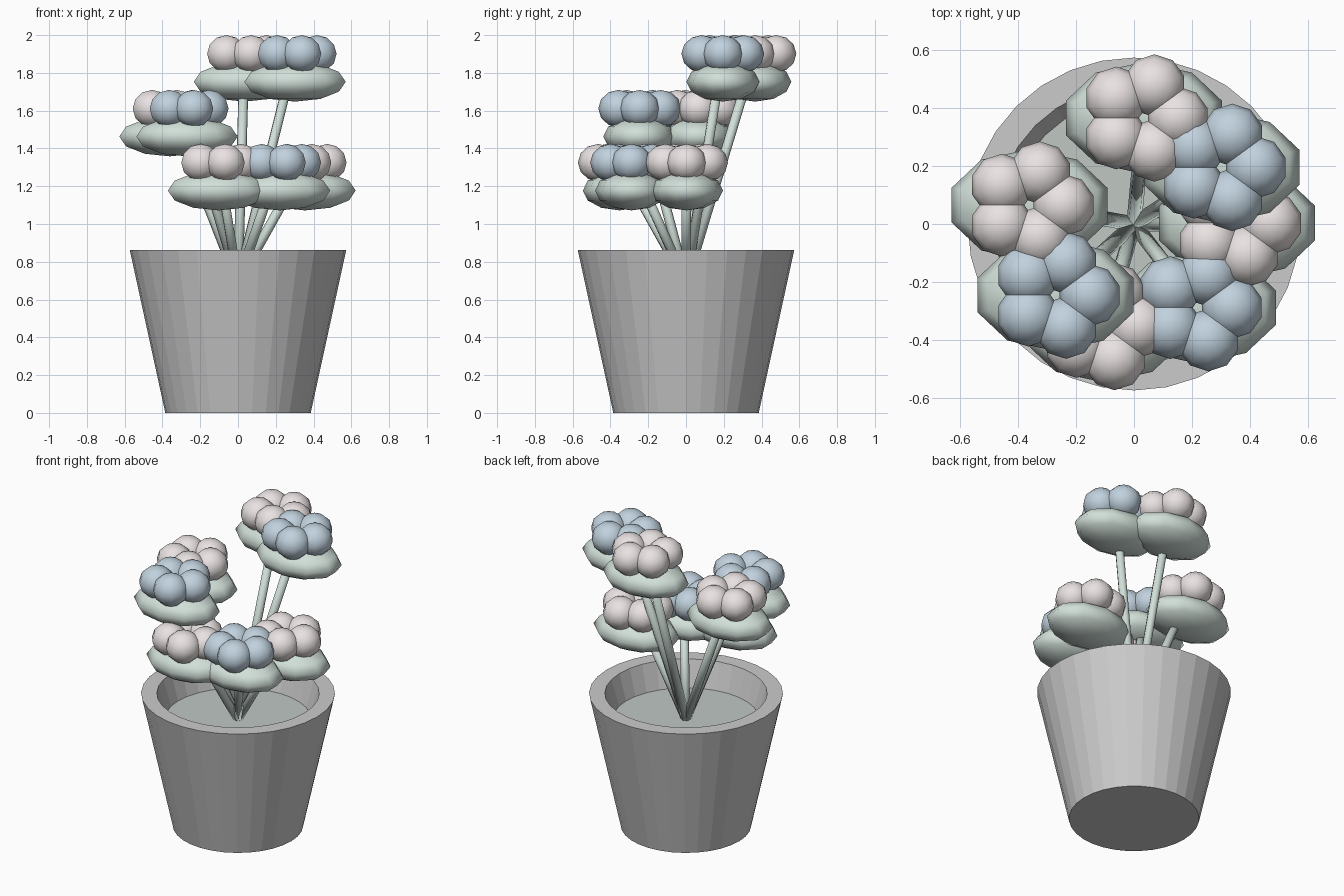
import bpy, bmesh, math
from mathutils import Vector, Matrix

if "Cube" in bpy.data.objects:
    bpy.data.objects.remove(bpy.data.objects["Cube"])


def material(name, rgb):
    m = bpy.data.materials.new(name)
    m.diffuse_color = (*rgb, 1)
    m.use_nodes = True
    m.node_tree.nodes["Principled BSDF"].inputs["Base Color"].default_value = m.diffuse_color
    return m


GREEN = material("leaf_green", (0.64, 0.74, 0.69))
PINK = material("petal_pink", (0.82, 0.76, 0.76))
BLUE = material("petal_blue", (0.53, 0.64, 0.73))
SOIL = material("soil_grey_green", (0.53, 0.58, 0.55))


def make_object(name, bm, mat=None, smooth=False):
    bmesh.ops.recalc_face_normals(bm, faces=bm.faces)
    for f in bm.faces:
        f.smooth = smooth
    mesh = bpy.data.meshes.new(name)
    bm.to_mesh(mesh)
    bm.free()
    if mat:
        mesh.materials.append(mat)
    ob = bpy.data.objects.new(name, mesh)
    bpy.context.collection.objects.link(ob)
    return ob


def lathe(name, profile, sides, mat=None):
    """Revolve (radius, z) points around z and cap both ends."""
    bm = bmesh.new()
    rings = [[bm.verts.new((r * math.cos(2 * math.pi * i / sides),
                            r * math.sin(2 * math.pi * i / sides), z))
              for i in range(sides)] for r, z in profile]
    for a, b in zip(rings, rings[1:]):
        for i in range(sides):
            j = (i + 1) % sides
            bm.faces.new((a[i], a[j], b[j], b[i]))
    bm.faces.new(rings[0])
    bm.faces.new(rings[-1])
    return make_object(name, bm, mat)


def add_ball(bm, centre, size):
    m = Matrix.Translation(centre) @ Matrix.Diagonal((*size, 1))
    bmesh.ops.create_uvsphere(bm, u_segments=10, v_segments=6, radius=1, matrix=m)


def flower(n, x, y, leaf_z, mat):
    base = Vector((0, 0, 0.69))
    head = Vector((x, y, leaf_z + 0.148))

    # stem aimed at the flower head, ending inside the leaf
    path = (head - base) * 0.9
    bm = bmesh.new()
    rot = path.to_track_quat('Z', 'Y').to_matrix().to_4x4()
    bmesh.ops.create_cone(bm, cap_ends=True, segments=8, radius1=0.026,
                          radius2=0.026, depth=path.length,
                          matrix=Matrix.Translation(base + path / 2) @ rot)
    make_object(f"stem_{n}", bm, GREEN, True)

    # flattened oval leaf
    bm = bmesh.new()
    add_ball(bm, (x, y, leaf_z), (0.282, 0.193, 0.105))
    make_object(f"leaf_{n}", bm, GREEN, True)

    # ring of five round petals
    bm = bmesh.new()
    for i in range(5):
        a = 2 * math.pi * i / 5
        add_ball(bm, head + Vector((math.cos(a), math.sin(a), 0)) * 0.117,
                 (0.108, 0.108, 0.099))
    make_object(f"petals_{n}", bm, mat, True)


# pot with a thick rim, and the soil inside
lathe("pot", [(0.385, 0), (0.573, 0.862), (0.48, 0.862), (0.42, 0.65)], 32)
lathe("soil", [(0.424, 0.66), (0.433, 0.695)], 32, SOIL)

# flowers: position, leaf height, petal colour
for n, spec in enumerate([
    (0.034, 0.365, 1.753, PINK),
    (0.302, 0.195, 1.753, BLUE),
    (-0.36, 0.065, 1.463, PINK),
    (-0.27, -0.245, 1.463, BLUE),
    (-0.103, -0.353, 1.177, PINK),
    (0.22, -0.288, 1.177, BLUE),
    (0.355, 0.003, 1.177, PINK),
], 1):
    flower(n, *spec)
